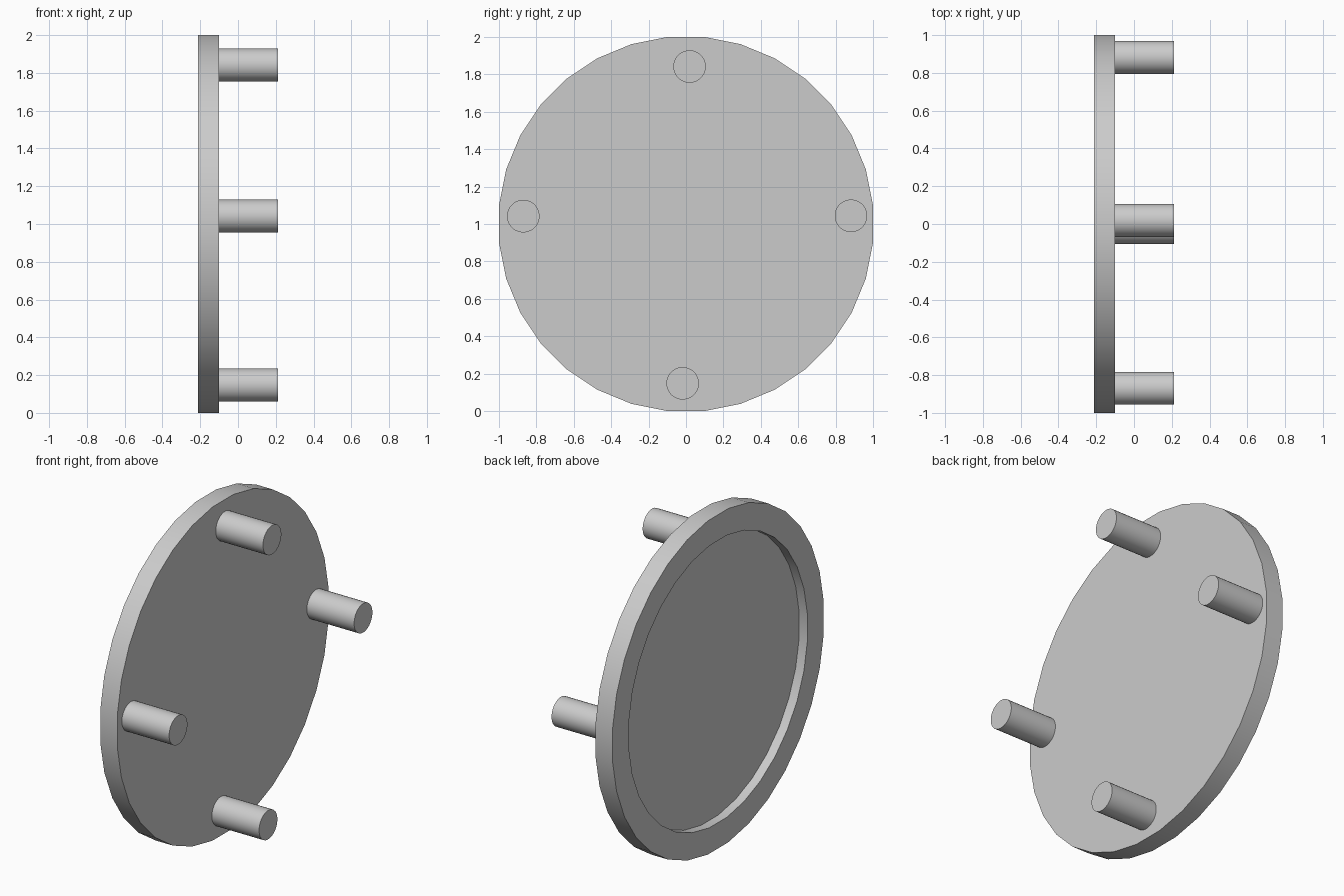
import bpy, bmesh, math
from mathutils import Matrix, Vector

cube = bpy.data.objects.get("Cube")
if cube:
    bpy.data.objects.remove(cube, do_unlink=True)

grey = bpy.data.materials.new("light_grey")
grey.use_nodes = True
colour = (0.6, 0.6, 0.6, 1)
grey.diffuse_color = colour
grey.node_tree.nodes["Principled BSDF"].inputs["Base Color"].default_value = colour

SIDES = 32
DISC_BACK, DISC_FRONT, PEG_END = -0.213, -0.10, 0.213
DISC_RADIUS = 1 / math.cos(math.pi / SIDES)  # flats touch the bounds
RECESS_RATIO, RECESS_DEPTH = 0.845, 0.055
PEG_RADIUS = 0.087


def x_cylinder(x0, x1, y, z, radius):
    """Capped cylinder along x, with flats at its top and sides."""
    bm = bmesh.new()
    place = (Matrix.Translation(((x0 + x1) / 2, y, z))
             @ Matrix.Rotation(math.pi / 2, 4, "Y")
             @ Matrix.Rotation(math.pi / SIDES, 4, "Z"))
    bmesh.ops.create_cone(bm, cap_ends=True, segments=SIDES, radius1=radius,
                          radius2=radius, depth=x1 - x0, matrix=place)
    return bm


def finish(bm, name):
    bmesh.ops.recalc_face_normals(bm, faces=bm.faces)
    mesh = bpy.data.meshes.new(name)
    bm.to_mesh(mesh)
    bm.free()
    mesh.materials.append(grey)
    obj = bpy.data.objects.new(name, mesh)
    bpy.context.collection.objects.link(obj)
    bpy.ops.object.select_all(action="DESELECT")
    obj.select_set(True)
    bpy.context.view_layer.objects.active = obj
    bpy.ops.object.shade_smooth_by_angle(angle=math.radians(30))


# Disc with a shallow round recess on its -x face
bm = x_cylinder(DISC_BACK, DISC_FRONT, 0, 1, DISC_RADIUS)
back = min(bm.faces, key=lambda f: f.calc_center_median().x)
for ratio, depth in ((RECESS_RATIO, 0), (1, RECESS_DEPTH)):
    back = bmesh.ops.extrude_discrete_faces(bm, faces=[back])["faces"][0]
    centre = Vector((0, 0, 1))
    for v in back.verts:
        v.co.yz = centre.yz + (v.co.yz - centre.yz) * ratio
        v.co.x += depth
finish(bm, "disc")

# Four pegs on the +x face
pegs = {"top_peg": (0.019, 1.842), "bottom_peg": (-0.018, 0.148),
        "front_peg": (-0.87, 1.042), "back_peg": (0.882, 1.044)}
for name, (y, z) in pegs.items():
    finish(x_cylinder(DISC_FRONT, PEG_END, y, z, PEG_RADIUS), name)
